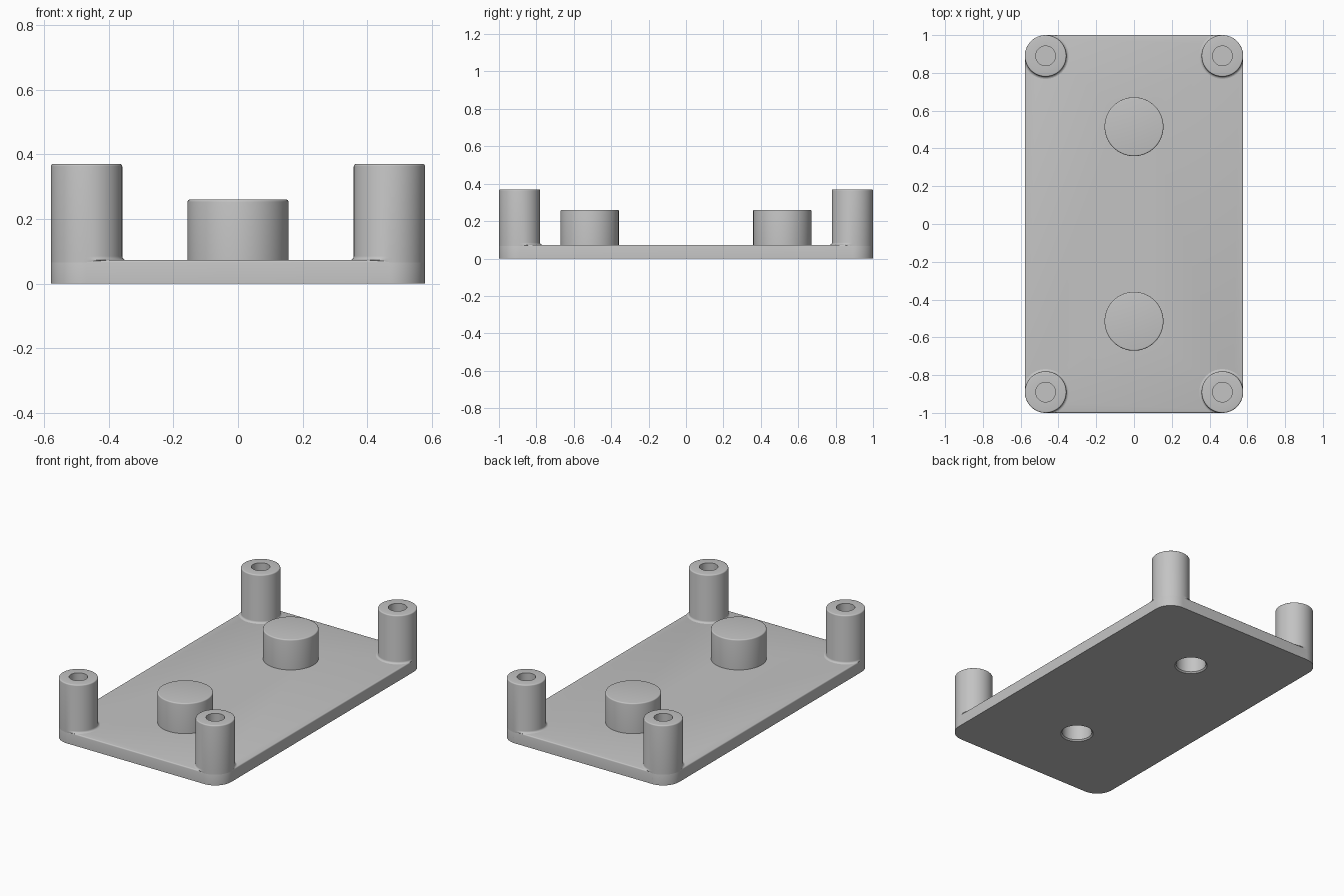
import bpy, bmesh, math
from math import pi, cos, sin

cube = bpy.data.objects.get("Cube")
if cube:
    bpy.data.objects.remove(cube, do_unlink=True)

HX, HY, T = 0.578, 1.0, 0.073        # plate half sizes and thickness
R = 0.11                             # post and corner radius
PX, PY = HX - R, HY - R              # post centres
POST_TOP, BOSS_TOP = 0.37, 0.26
BOSS_R, BOSS_Y, POCKET_R, POCKET_TOP = 0.156, 0.515, 0.086, 0.2
ROUND = 0.007
SEG = 64

grey = bpy.data.materials.new("plain grey")
grey.use_nodes = True
grey.diffuse_color = (0.55, 0.55, 0.55, 1)
grey.node_tree.nodes["Principled BSDF"].inputs["Base Color"].default_value = (0.55, 0.55, 0.55, 1)


def finish(name, bm, loc=(0, 0, 0)):
    bmesh.ops.recalc_face_normals(bm, faces=bm.faces)
    mesh = bpy.data.meshes.new(name)
    bm.to_mesh(mesh)
    bm.free()
    mesh.materials.append(grey)
    obj = bpy.data.objects.new(name, mesh)
    obj.location = loc
    bpy.context.collection.objects.link(obj)
    return obj


def smooth(obj):
    bpy.ops.object.select_all(action='DESELECT')
    obj.select_set(True)
    bpy.context.view_layer.objects.active = obj
    bpy.ops.object.shade_smooth_by_angle(angle=math.radians(35))


def lathe(name, profile, loc=(0, 0, 0)):
    """Spin an (r, z) profile that starts and ends on the axis."""
    bm = bmesh.new()
    verts = [bm.verts.new((r, 0, z)) for r, z in profile]
    edges = [bm.edges.new(pair) for pair in zip(verts, verts[1:])]
    bmesh.ops.spin(bm, geom=verts + edges, cent=(0, 0, 0), axis=(0, 0, 1),
                   angle=2 * pi, steps=SEG)
    bmesh.ops.remove_doubles(bm, verts=bm.verts, dist=1e-5)
    return finish(name, bm, loc)


def rounded_rim(r, z):
    """Profile points of a small rounded outer top edge."""
    return [(r - ROUND + ROUND * cos(a * pi / 8), z - ROUND + ROUND * sin(a * pi / 8))
            for a in range(5)]


# Base plate with rounded corners and softened top edge
bm = bmesh.new()
outline = []
for q, (sx, sy) in enumerate([(1, 1), (-1, 1), (-1, -1), (1, -1)]):
    for i in range(17):
        a = (q + i / 16) * pi / 2
        outline.append(bm.verts.new((sx * PX + R * cos(a), sy * PY + R * sin(a), 0)))
face = bm.faces.new(outline)
top = bmesh.ops.extrude_face_region(bm, geom=[face])
bmesh.ops.translate(bm, vec=(0, 0, T),
                    verts=[v for v in top["geom"] if isinstance(v, bmesh.types.BMVert)])
rim = [e for e in bm.edges if all(v.co.z > T / 2 for v in e.verts)]
bmesh.ops.bevel(bm, geom=rim, offset=ROUND, segments=3, profile=0.5, affect='EDGES')
plate = finish("base_plate", bm)

# Pocket openings in the underside, with a chamfered rim
for s in (-1, 1):
    cutter = lathe("pocket_cutter",
                   [(0, -0.02), (POCKET_R + 0.028, -0.02), (POCKET_R, 0.008),
                    (POCKET_R, T + 0.05), (0, T + 0.05)], (0, s * BOSS_Y, 0))
    cutter.hide_render = True
    bpy.context.view_layer.objects.active = plate
    mod = plate.modifiers.new("pocket", 'BOOLEAN')
    mod.operation, mod.solver, mod.object = 'DIFFERENCE', 'EXACT', cutter
    bpy.ops.object.modifier_apply(modifier=mod.name)
    bpy.data.objects.remove(cutter, do_unlink=True)
smooth(plate)

# Hollow round bosses
for s, side in ((-1, "front"), (1, "back")):
    boss = lathe(side + "_boss",
                 [(0, POCKET_TOP), (POCKET_R, POCKET_TOP), (POCKET_R, T), (BOSS_R, T)]
                 + rounded_rim(BOSS_R, BOSS_TOP) + [(0, BOSS_TOP)], (0, s * BOSS_Y, 0))
    smooth(boss)

# Corner posts with blind screw holes and a fillet foot trimmed to the plate edge
FIL = 0.012
foot = [(R + FIL * (1 - sin(a * pi / 8)), T + FIL * (1 - cos(a * pi / 8))) for a in range(5)]
hole = [(0.052, POST_TOP), (0.052, 0.1), (0, 0.1)]
for sx, xname in ((1, "left"), (-1, "right")):
    for sy, yname in ((-1, "front"), (1, "back")):
        post = lathe(f"{yname}_{xname}_post",
                     [(0, 0.03), (R, 0.03), (R, T - ROUND)] + foot
                     + rounded_rim(R, POST_TOP) + hole, (sx * PX, sy * PY, 0))
        for v in post.data.vertices:
            r = math.hypot(v.co.x, v.co.y)
            if r > R:
                if v.co.x * sx > 0 and v.co.y * sy > 0:
                    v.co.x *= R / r
                    v.co.y *= R / r
                v.co.x = sx * min(v.co.x * sx, R)
                v.co.y = sy * min(v.co.y * sy, R)
        smooth(post)
